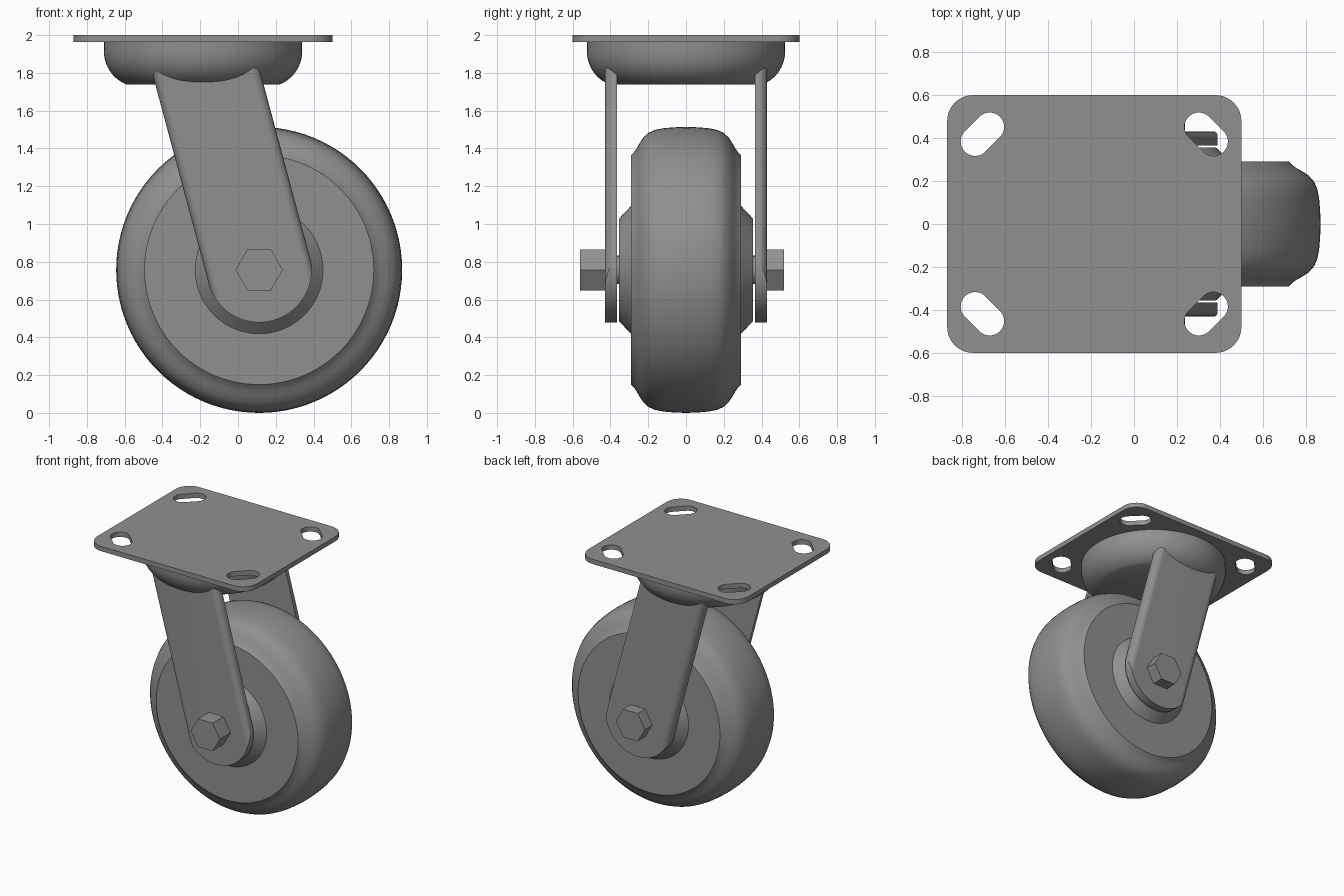
import bpy, bmesh
from math import sin, cos, pi, radians
from mathutils import Matrix, Vector
from mathutils.geometry import convex_hull_2d

if "Cube" in bpy.data.objects:
    bpy.data.objects.remove(bpy.data.objects["Cube"])

AX, AZ = 0.112, 0.757      # axle position
PX = -0.185                # plate / swivel centre
LEAN = radians(15)
TO_Y = Matrix.Rotation(pi / 2, 4, 'X')   # local (x, y, z) -> world (x, -z, y)
GREY = bpy.data.materials.new("dark_grey")
GREY.diffuse_color = (0.28, 0.28, 0.28, 1)
GREY.use_nodes = True
GREY.node_tree.nodes["Principled BSDF"].inputs["Base Color"].default_value = GREY.diffuse_color


def finish(name, bm, matrix=Matrix()):
    bm.transform(matrix)
    bmesh.ops.recalc_face_normals(bm, faces=bm.faces)
    me = bpy.data.meshes.new(name)
    bm.to_mesh(me)
    bm.free()
    me.materials.append(GREY)
    ob = bpy.data.objects.new(name, me)
    bpy.context.collection.objects.link(ob)
    return ob


def activate(ob):
    bpy.ops.object.select_all(action='DESELECT')
    ob.select_set(True)
    bpy.context.view_layer.objects.active = ob


def smooth(ob, angle=28):
    activate(ob)
    bpy.ops.object.shade_smooth_by_angle(angle=radians(angle))
    return ob


def hull(circles, n=48):
    """Convex outline around circles (x, y, radius); radius 0 is a corner."""
    pts = []
    for x, y, r in circles:
        steps = n if r else 1
        pts += [Vector((x + r * cos(2 * pi * i / steps), y + r * sin(2 * pi * i / steps)))
                for i in range(steps)]
    return [pts[i] for i in convex_hull_2d(pts)]


def prism(name, outline, lo, hi, matrix=Matrix()):
    bm = bmesh.new()
    a = [bm.verts.new((p[0], p[1], lo)) for p in outline]
    b = [bm.verts.new((p[0], p[1], hi)) for p in outline]
    bm.faces.new(a)
    bm.faces.new(b)
    for i in range(len(a)):
        bm.faces.new((a[i - 1], a[i], b[i], b[i - 1]))
    return finish(name, bm, matrix)


def lathe(name, profile, matrix, closed=False, n=96):
    """Revolve (radius, height) points about local z."""
    bm = bmesh.new()
    rings = [[bm.verts.new((r * cos(2 * pi * i / n), r * sin(2 * pi * i / n), h))
              for i in range(n)] for r, h in profile]
    pairs = list(zip(rings, rings[1:]))
    if closed:
        pairs.append((rings[-1], rings[0]))
    else:
        bm.faces.new(rings[0])
        bm.faces.new(rings[-1])
    for a, b in pairs:
        for i in range(n):
            bm.faces.new((a[i - 1], a[i], b[i], b[i - 1]))
    return smooth(finish(name, bm, matrix))


def boolean(ob, cutter, op):
    cutter.hide_render = True
    m = ob.modifiers.new("cut", 'BOOLEAN')
    m.object, m.operation, m.solver = cutter, op, 'EXACT'
    activate(ob)
    bpy.ops.object.modifier_apply(modifier=m.name)
    bpy.data.objects.remove(cutter)


# Mounting plate with four diagonal slots
plate = prism("mounting_plate", hull([(PX + sx * 0.565, sy * 0.48, 0.12)
              for sx in (-1, 1) for sy in (-1, 1)]), 1.963, 2.0)
for sx in (-1, 1):
    for sy in (-1, 1):
        cx, cy, d = PX + sx * 0.521, sy * 0.418, 0.034
        slot = hull([(cx + d, cy - sx * sy * d, 0.067), (cx - d, cy + sx * sy * d, 0.067)])
        boolean(plate, prism("slot_cutter", slot, 1.9, 2.1), 'DIFFERENCE')
smooth(plate)

# Swivel housing with rounded lower edge
arc = [(0.335 + 0.19 * sin(a), 1.915 - 0.19 * cos(a))
       for a in (radians(22 + 6.8 * t) for t in range(11))]
lathe("swivel_housing", arc + [(0.525, 1.966)], Matrix.Translation((PX, 0, 0)))

# Tyre and wheel core
axle = Matrix.Translation((AX, 0, AZ)) @ TO_Y
half = [(0.757, 0), (0.755, 0.06), (0.75, 0.12), (0.741, 0.165), (0.726, 0.198),
        (0.702, 0.225), (0.67, 0.246), (0.645, 0.26), (0.625, 0.274), (0.607, 0.292)]
tread = [(r, -h) for r, h in reversed(half[1:])] + half
lathe("tyre", [(0.5, -0.27)] + tread + [(0.5, 0.27)], axle, closed=True)
side = [(0.27, 0.356), (0.338, 0.292), (0.607, 0.292)]
lathe("wheel_core", side + [(r, -h) for r, h in reversed(side)], axle)

# Fork legs: bar with rounded outer edges, trimmed to a round lower end
W, F = 0.277, 0.05
for name, s in (("front_leg", -1), ("back_leg", 1)):
    section = hull([(-W, s * 0.32, 0), (W, s * 0.32, 0),
                    (-W + F, s * (0.43 - F), F), (W - F, s * (0.43 - F), F)])
    leg = prism(name, section, -0.5, 1.5,
                Matrix.Translation((AX, 0, AZ)) @ Matrix.Rotation(-LEAN, 4, 'Y'))
    R = W + 0.001
    top = 1.88 - AZ
    xm, xw = -top * sin(LEAN) / cos(LEAN), R / cos(LEAN)
    trim = hull([(0, 0, R), (xm - xw, top, 0), (xm + xw, top, 0)], 96)
    lo, hi = sorted((-s * 0.366, -s * 0.6))
    boolean(leg, prism("leg_trim", trim, lo, hi, axle), 'INTERSECT')
    smooth(leg)

# Axle with hexagonal bolt head and nut
lathe("axle", [(0.075, -0.44), (0.075, 0.44)], axle, n=48)
hexagon = [(0.125 * cos(i * pi / 3), 0.125 * sin(i * pi / 3)) for i in range(6)]
prism("bolt_head", hexagon, 0.425, 0.56, axle)
prism("bolt_nut", hexagon, -0.52, -0.425, axle)
